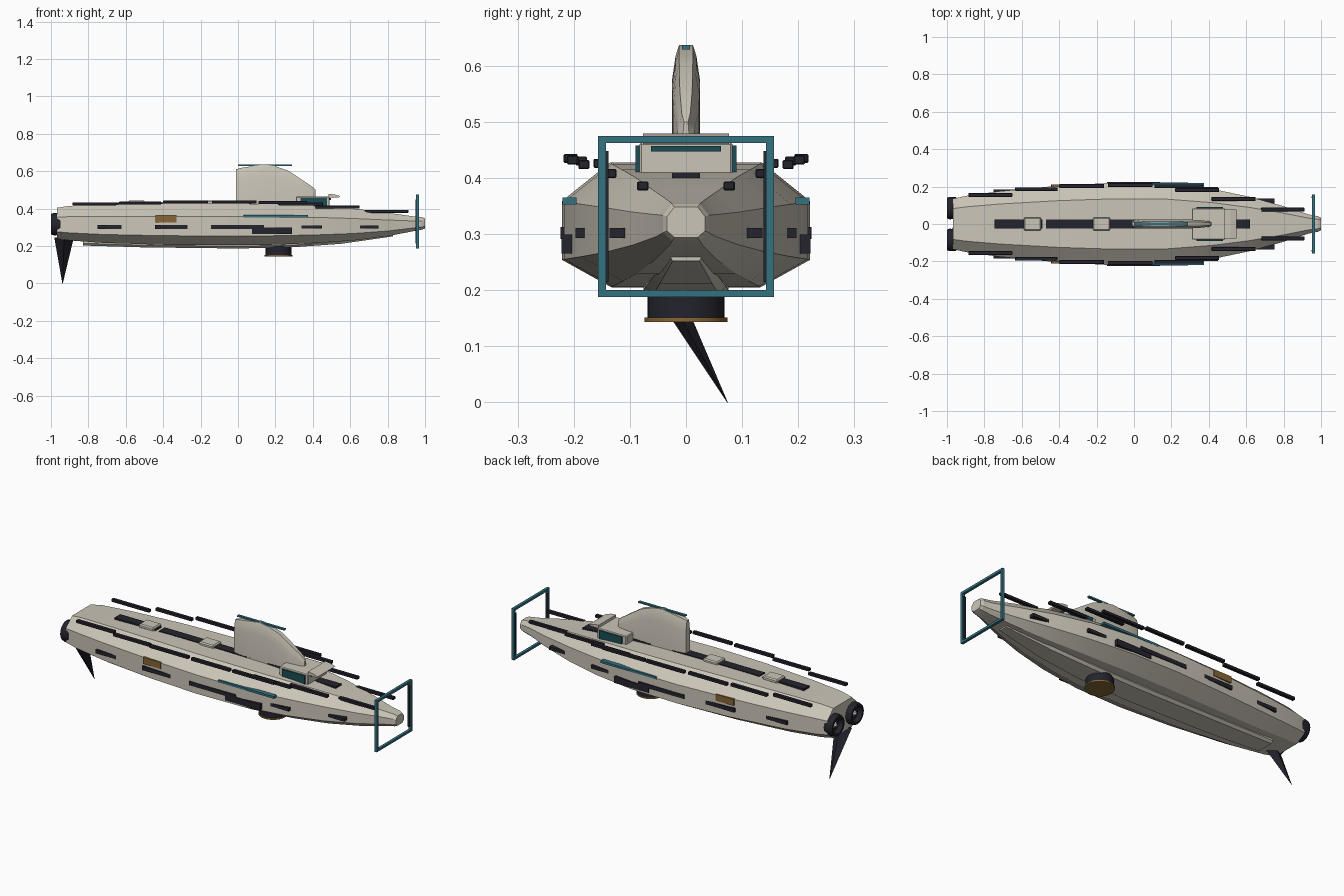
import bpy, bmesh, math
from mathutils import Matrix, Vector

if "Cube" in bpy.data.objects:
    bpy.data.objects.remove(bpy.data.objects["Cube"])


def mat(name, r, g, b):
    m = bpy.data.materials.new(name)
    m.diffuse_color = (r, g, b, 1)
    m.use_nodes = True
    m.node_tree.nodes["Principled BSDF"].inputs["Base Color"].default_value = m.diffuse_color
    return m


HULL = mat("warm_grey_hull", 0.60, 0.56, 0.48)
DARK = mat("near_black", 0.017, 0.017, 0.026)
TEAL = mat("teal", 0.035, 0.17, 0.22)
GLASS = mat("dark_teal_glass", 0.010, 0.075, 0.09)
GOLD = mat("dull_gold", 0.24, 0.13, 0.035)


def finish(name, bm, m, smooth=None):
    bmesh.ops.recalc_face_normals(bm, faces=bm.faces)
    me = bpy.data.meshes.new(name)
    bm.to_mesh(me)
    bm.free()
    me.materials.append(m)
    ob = bpy.data.objects.new(name, me)
    bpy.context.collection.objects.link(ob)
    if smooth:
        bpy.ops.object.select_all(action='DESELECT')
        ob.select_set(True)
        bpy.context.view_layer.objects.active = ob
        bpy.ops.object.shade_smooth_by_angle(angle=math.radians(smooth))
    return ob


def box(name, x, y, z, m, bevel=0.0):
    """Box from (min, max) pairs."""
    bm = bmesh.new()
    bmesh.ops.create_cube(bm, size=1)
    for v in bm.verts:
        v.co = Vector([(a + b) / 2 + c * (b - a) for (a, b), c in zip((x, y, z), v.co)])
    if bevel:
        bmesh.ops.bevel(bm, geom=bm.edges[:], offset=bevel, segments=1, affect='EDGES')
    return finish(name, bm, m)


def pair(name, x, y, z, m, bevel=0.0):
    """Box and its mirror copy across y = 0."""
    box(name + "_left", x, y, z, m, bevel)
    box(name + "_right", x, (-y[1], -y[0]), z, m, bevel)


def loft(name, rings, m, smooth=None):
    """Skin matching closed rings of points and cap both ends."""
    bm = bmesh.new()
    vs = [[bm.verts.new(p) for p in r] for r in rings]
    n = len(vs[0])
    for a, b in zip(vs, vs[1:]):
        for i in range(n):
            bm.faces.new((a[i], a[(i + 1) % n], b[(i + 1) % n], b[i]))
    bm.faces.new(vs[0])
    bm.faces.new(vs[-1])
    return finish(name, bm, m, smooth)


def cone(name, loc, r1, r2, depth, m, axis='Z', seg=24):
    bm = bmesh.new()
    rot = Matrix.Rotation(math.pi / 2, 4, 'Y') if axis == 'X' else Matrix()
    bmesh.ops.create_cone(bm, cap_ends=True, segments=seg, radius1=r1, radius2=r2,
                          depth=depth, matrix=Matrix.Translation(loc) @ rot)
    return finish(name, bm, m, 35)


# Hull: chamfered octagonal sections (x, half width, bottom, top)
def octagon(x, w, zb, zt):
    h = zt - zb
    half = [(0.61 * w, zt), (w, zt - 0.31 * h), (w, zb + 0.22 * h), (0.6 * w, zb)]
    return [(x, y, z) for y, z in half] + [(x, -y, z) for y, z in reversed(half)]


sections = [(-0.967, 0.135, 0.24, 0.405), (-0.9, 0.15, 0.23, 0.415),
            (-0.72, 0.175, 0.217, 0.422), (-0.4, 0.205, 0.207, 0.428),
            (-0.1, 0.221, 0.205, 0.428), (0.18, 0.217, 0.207, 0.425),
            (0.42, 0.187, 0.216, 0.415), (0.62, 0.145, 0.23, 0.40),
            (0.8, 0.095, 0.253, 0.378), (0.93, 0.052, 0.278, 0.36),
            (0.985, 0.041, 0.288, 0.354), (1.0, 0.034, 0.294, 0.348)]
loft("hull", [octagon(*s) for s in sections], HULL, 12)

# Belly keel strip
keel = [(-0.83, 0.06, 0.203), (-0.5, 0.072, 0.193), (0.0, 0.076, 0.187),
        (0.3, 0.072, 0.194), (0.55, 0.058, 0.212), (0.83, 0.03, 0.252)]
loft("keel", [[(x, w, z + 0.03), (x, w, z + 0.012), (x, 0.8 * w, z),
               (x, -0.8 * w, z), (x, -w, z + 0.012), (x, -w, z + 0.03)]
              for x, w, z in keel], HULL, 20)

# Sail: columns along x, thinner towards the top and the leading edge
cols = [(-0.012, 0.61, 0.017), (0.01, 0.617, 0.023), (0.07, 0.626, 0.025),
        (0.14, 0.637, 0.025), (0.20, 0.627, 0.025), (0.27, 0.602, 0.024),
        (0.34, 0.556, 0.022), (0.40, 0.515, 0.015), (0.415, 0.50, 0.007)]
rings = []
for x, zt, w in cols:
    mid = 0.41 + 0.72 * (zt - 0.41)
    half = [(w, 0.41), (w, mid), (0.75 * w, zt - 0.02), (0.5 * w, zt)]
    rings.append([(x, y, z) for y, z in half] + [(x, -y, z) for y, z in reversed(half)])
loft("sail", rings, HULL, 20)
box("sail_top_strip_rear", (0.0, 0.13), (-0.007, 0.007), (0.629, 0.637), TEAL)
box("sail_top_strip_front", (0.13, 0.29), (-0.007, 0.007), (0.629, 0.637), TEAL)

# Cockpit with side windows, front slit and visor
box("cockpit", (0.31, 0.49), (-0.083, 0.083), (0.40, 0.464), HULL, 0.004)
pair("side_window", (0.335, 0.475), (0.08, 0.09), (0.41, 0.458), GLASS)
box("front_window", (0.485, 0.496), (-0.062, 0.062), (0.447, 0.457), GLASS)
visor = [(0.485, 0.479), (0.515, 0.476), (0.547, 0.467), (0.54, 0.46), (0.485, 0.46)]
loft("visor", [[(x, y, z) for x, z in visor] for y in (-0.077, 0.077)], HULL)

# Spine strip and hatches
for i, (a, b) in enumerate([(-0.745, -0.49), (-0.47, 0.02), (0.0, 0.32)]):
    box(f"spine_strip_{i}", (a, b), (-0.025, 0.025), (0.41, 0.432), DARK)
box("spine_strip_front", (0.48, 0.62), (-0.025, 0.025), (0.385, 0.41), DARK)
for i, x in enumerate((-0.543, -0.173)):
    box(f"hatch_{i}", (x - 0.046, x + 0.046), (-0.036, 0.036), (0.42, 0.443), HULL, 0.006)

# Upper side rails: x start, x end, centre y, centre z
rails = [(-0.885, -0.65, 0.155, 0.426), (-0.635, -0.41, 0.186, 0.430),
         (-0.40, -0.16, 0.203, 0.435), (-0.14, 0.10, 0.208, 0.435),
         (0.11, 0.37, 0.202, 0.432), (0.22, 0.455, 0.182, 0.424),
         (0.415, 0.65, 0.134, 0.408), (0.68, 0.912, 0.077, 0.386)]
for i, (a, b, y, z) in enumerate(rails):
    pair(f"upper_rail_{i}", (a, b), (y - 0.01, y + 0.01), (z - 0.008, z + 0.008), DARK, 0.002)

# Lower side panels: x start, x end, outer y, centre z, half height
panels = [(-0.75, -0.58, 0.184, 0.302, 0.01), (-0.445, -0.16, 0.212, 0.302, 0.011),
          (-0.145, 0.14, 0.224, 0.302, 0.011), (0.075, 0.29, 0.222, 0.282, 0.017),
          (0.28, 0.45, 0.197, 0.302, 0.009), (0.61, 0.75, 0.136, 0.302, 0.009)]
for i, (a, b, y, z, h) in enumerate(panels):
    pair(f"lower_panel_{i}", (a, b), (y - 0.03, y), (z - h, z + h), DARK)
pair("side_teal_strip", (0.03, 0.375), (0.195, 0.22), (0.353, 0.365), TEAL)
pair("gold_panel", (-0.44, -0.33), (0.18, 0.211), (0.327, 0.363), GOLD)

# Square frame around the nose
X = (0.952, 0.967)
pair("frame_post", X, (0.143, 0.157), (0.188, 0.475), TEAL)
box("frame_top", X, (-0.143, 0.143), (0.462, 0.475), TEAL)
box("frame_bottom", X, (-0.143, 0.143), (0.188, 0.200), TEAL)
pair("frame_inner_strip", (0.95, 0.962), (0.138, 0.146), (0.215, 0.448), DARK)

# Twin engines: nozzle ring, recessed back plate and core
for side, s in (("left", 1), ("right", -1)):
    y = 0.085 * s
    prof = [(-0.95, 0.058), (-0.985, 0.06), (-1.0, 0.055), (-1.0, 0.043), (-0.975, 0.038)]
    loft("nozzle_" + side, [[(x, y + r * math.cos(t * math.pi / 10),
                              0.317 + r * math.sin(t * math.pi / 10)) for t in range(20)]
                            for x, r in prof], DARK, 30)
    cone("engine_core_" + side, (-0.983, y, 0.317), 0.006, 0.02, 0.02, HULL, 'X', 6)

# Raked tail spike
base = Vector((-0.93, -0.06, 0.245))
tip = Vector((-0.938, 0.074, 0.0))
loft("tail_spike", [[(c.x + dx * k, c.y + dy * k, c.z) for dx, dy in
                     ((0.052, 0), (0, 0.03), (-0.052, 0), (0, -0.03))]
                    for c, k in ((base, 1), (tip, 0.02))], DARK)

# Belly turret
cone("belly_turret", (0.217, 0, 0.18), 0.069, 0.069, 0.06, DARK)
cone("belly_turret_disc", (0.217, 0, 0.147), 0.074, 0.074, 0.008, GOLD)
